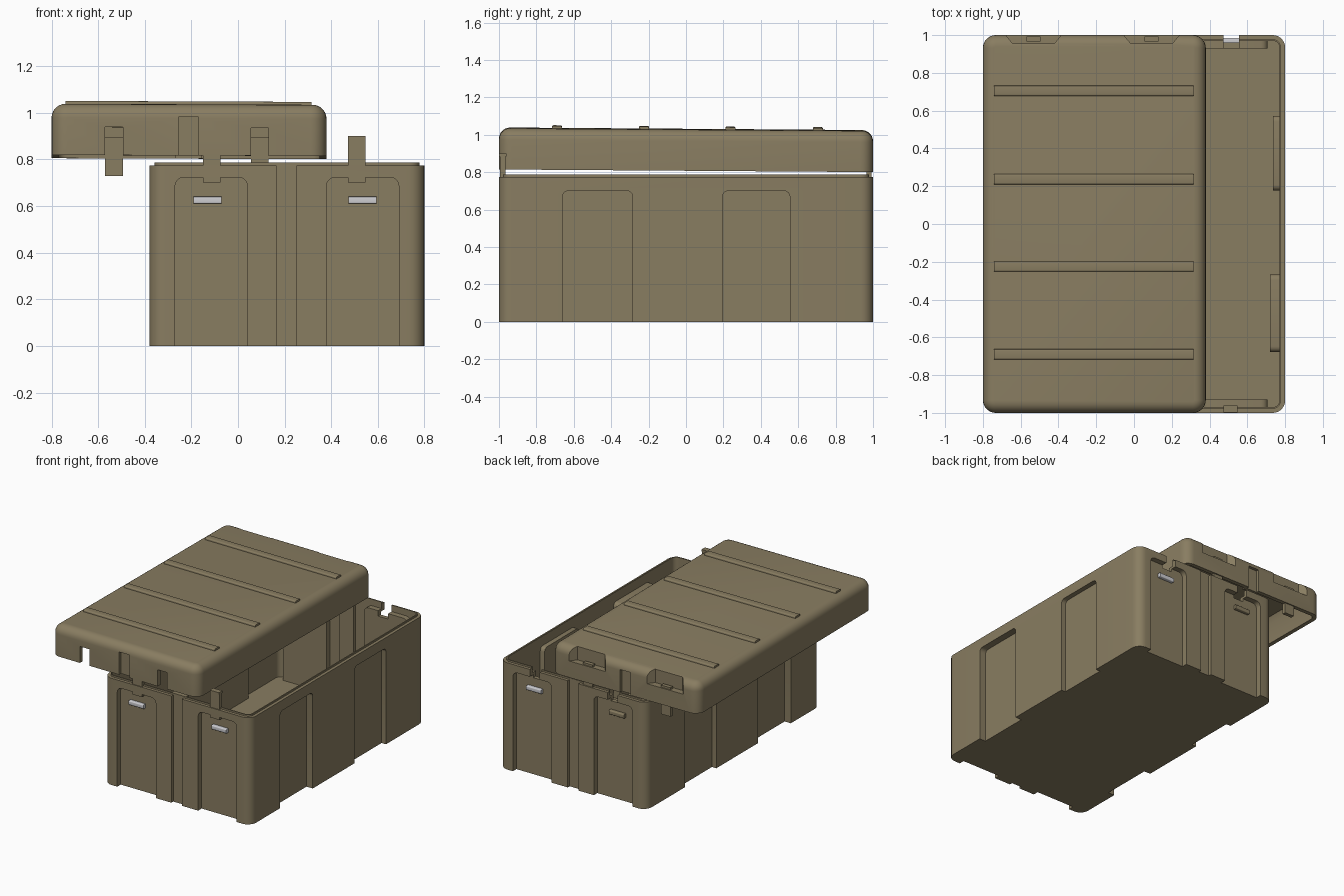
import bpy, bmesh, math

if "Cube" in bpy.data.objects:
    bpy.data.objects.remove(bpy.data.objects["Cube"])


def material(name, rgb):
    m = bpy.data.materials.new(name)
    m.diffuse_color = (*rgb, 1)
    m.use_nodes = True
    m.node_tree.nodes["Principled BSDF"].inputs["Base Color"].default_value = m.diffuse_color
    return m


KHAKI = material("khaki_plastic", (0.25, 0.205, 0.12))
STEEL = material("bright_steel", (0.62, 0.62, 0.65))


def finish(bm, name, mat=KHAKI):
    bmesh.ops.recalc_face_normals(bm, faces=bm.faces)
    me = bpy.data.meshes.new(name)
    bm.to_mesh(me)
    bm.free()
    me.materials.append(mat)
    ob = bpy.data.objects.new(name, me)
    bpy.context.collection.objects.link(ob)
    return ob


def loft(name, x0, x1, y0, y1, r, rings):
    """Closed solid through rounded rectangles; rings = (inset, z)."""
    bm = bmesh.new()
    loops = []
    for i, z in rings:
        rr = r - i
        loop = []
        for q, (cx, cy) in enumerate([(x1 - r, y1 - r), (x0 + r, y1 - r), (x0 + r, y0 + r), (x1 - r, y0 + r)]):
            for k in range(7):
                a = math.pi / 2 * (q + k / 6)
                loop.append(bm.verts.new((cx + rr * math.cos(a), cy + rr * math.sin(a), z)))
        loops.append(loop)
    n = len(loops[0])
    for a, b in zip(loops, loops[1:]):
        for k in range(n):
            bm.faces.new((a[k], a[(k + 1) % n], b[(k + 1) % n], b[k]))
    bm.faces.new(loops[0])
    bm.faces.new(loops[-1])
    return finish(bm, name)


def block(name, x0, x1, y0, y1, z0, z1, r=0, axis=0, mat=KHAKI):
    """Box; the edges along the axis may be rounded."""
    bm = bmesh.new()
    bmesh.ops.create_cube(bm, size=1)
    for v in bm.verts:
        v.co = ((x0, x1)[v.co.x > 0], (y0, y1)[v.co.y > 0], (z0, z1)[v.co.z > 0])
    if r:
        es = [e for e in bm.edges if abs((e.verts[0].co - e.verts[1].co).normalized()[axis]) > 0.9]
        bmesh.ops.bevel(bm, geom=es, offset=r, segments=4, profile=0.5, affect='EDGES')
    return finish(bm, name, mat)


def prism(name, plan, z0, z1):
    bm = bmesh.new()
    a, b = ([bm.verts.new((x, y, z)) for x, y in plan] for z in (z0, z1))
    n = len(plan)
    for k in range(n):
        bm.faces.new((a[k], a[(k + 1) % n], b[(k + 1) % n], b[k]))
    bm.faces.new(a)
    bm.faces.new(b)
    return finish(bm, name)


def cut(target, cutter):
    m = target.modifiers.new("cut", 'BOOLEAN')
    m.operation, m.solver, m.object = 'DIFFERENCE', 'EXACT', cutter
    bpy.context.view_layer.objects.active = target
    bpy.ops.object.modifier_apply(modifier=m.name)
    bpy.data.objects.remove(cutter)


T = 0.03                                   # wall thickness
BX0, BX1, BZ = -0.38, 0.80, 0.775          # body
LX0, LX1, LZ0, LZ1 = -0.80, 0.38, 0.81, 1.03  # lid


# ---- body: outer shell with a raised lip, and its cavity
body = loft("case_body", BX0, BX1, -1, 1, 0.065, [(0, 0), (0, BZ), (0.022, BZ), (0.022, 0.787)])
cavity = loft("cavity", BX0, BX1, -1, 1, 0.065, [(T, 0.03), (T, 0.9)])

# pressed-in panels, seen outside as recesses and inside as bumps
for grow, target in ((0, body), (T, cavity)):
    for s in (-1, 1):
        for u0, u1 in ((-0.27, 0.04), (0.38, 0.69)):
            ya, yb = sorted((s * 1.1, s * (0.96 - grow)))
            cut(target, block("c", u0 - grow * .6, u1 + grow * .6, ya, yb, -0.2, 0.722 + grow * .6, 0.035, 1))
        for v0, v1, d in ((-0.66, -0.285, 0.05), (0.195, 0.555, 0.035)):
            edge = BX1 if s > 0 else BX0
            xa, xb = sorted((edge + s * 0.1, edge - s * (d + grow)))
            cut(target, block("c", xa, xb, v0 - grow * .6, v1 + grow * .6, -0.2, 0.70 + grow * .6, 0.03, 0))
        # narrow middle channel
        ya, yb = sorted((s * 1.1, s * (0.978 - grow)))
        cut(target, block("c", 0.165 - grow * .5, 0.25 + grow * .5, ya, yb, -0.2, 0.95))
cut(body, cavity)

# notches in the back rim for the lid tabs
for x in (-0.15, 0.475):
    cut(body, block("c", x, x + 0.08, 0.9, 1.1, 0.70, 0.9))

# upright tabs on the front rim, with a small head
parts = [body]
for i, x in enumerate((-0.15, 0.473)):
    parts.append(block(f"front_tab_{i}", x, x + 0.074, -0.994, -0.966, 0.70, 0.90))
    parts.append(block(f"front_tab_head_{i}", x, x + 0.074, -0.999, -0.96, 0.885, 0.90))

# latch catches inside the end panels
for s, end in ((-1, "front"), (1, "back")):
    for x in (-0.13, 0.535):
        mat = KHAKI if s > 0 and x < 0 else STEEL
        ya, yb = sorted((s * 0.955, s * 0.985))
        parts.append(block(f"{end}_catch", x - 0.06, x + 0.06, ya, yb, 0.61, 0.64, 0.006, 0, mat))

# ---- lid: shell with rounded top edge, open below
R = 0.06
arc = [(R * (1 - math.cos(a)), LZ1 - R + R * math.sin(a)) for a in (math.pi / 12 * k for k in range(7))]
lid = loft("lid", LX0, LX1, -1, 1, 0.068, [(0, LZ0)] + arc)
hollow = loft("hollow", LX0, LX1, -1, 1, 0.068, [(T, 0.7), (T, 0.96), (0.05, 1.0)])
TABS = (-0.532, 0.093)
for c in TABS:
    # trapezoid pockets at the back
    for w, g, z0, target in ((0, 0, 0.93, lid), (0.025, T, 0.90, hollow)):
        plan = [(c - 0.155 - w, 1.01), (c - 0.11 - w, 0.955 - g), (c + 0.11 + w, 0.955 - g), (c + 0.155 + w, 1.01)]
        cut(target, prism("c", plan, z0, 1.2))
for s in (-1, 1):
    # middle channel, front and back
    for grow, target in ((0, lid), (T, hollow)):
        ya, yb = sorted((s * 1.1, s * (0.978 - grow)))
        cut(target, block("c", -0.255 - grow * .5, -0.17 + grow * .5, ya, yb, 0.6, 0.975 + grow * .5))
cut(lid, hollow)
for c in TABS:
    cut(lid, block("c", c - 0.038, c + 0.038, -1.1, -0.9, 0.7, 0.93))  # front slots

lid_parts = [lid]
for i, c in enumerate(TABS):
    lid_parts.append(block(f"hanging_tab_{i}", c - 0.038, c + 0.038, 0.965, 0.992, 0.735, 0.945))
for i, y in enumerate((-0.69, -0.225, 0.237, 0.705)):
    lid_parts.append(block(f"lid_rib_{i}", -0.74, 0.315, y - 0.027, y + 0.027, 1.0, 1.044, 0.008, 0))

# the lid lies slightly tilted
for ob in lid_parts:
    for v in ob.data.vertices:
        v.co.z -= 0.007 * v.co.y + 0.004 * (v.co.x + 0.21)

# smooth the rounded edges
bpy.ops.object.select_all(action='DESELECT')
for ob in parts + lid_parts:
    ob.select_set(True)
bpy.context.view_layer.objects.active = body
bpy.ops.object.shade_smooth_by_angle(angle=math.radians(30))
